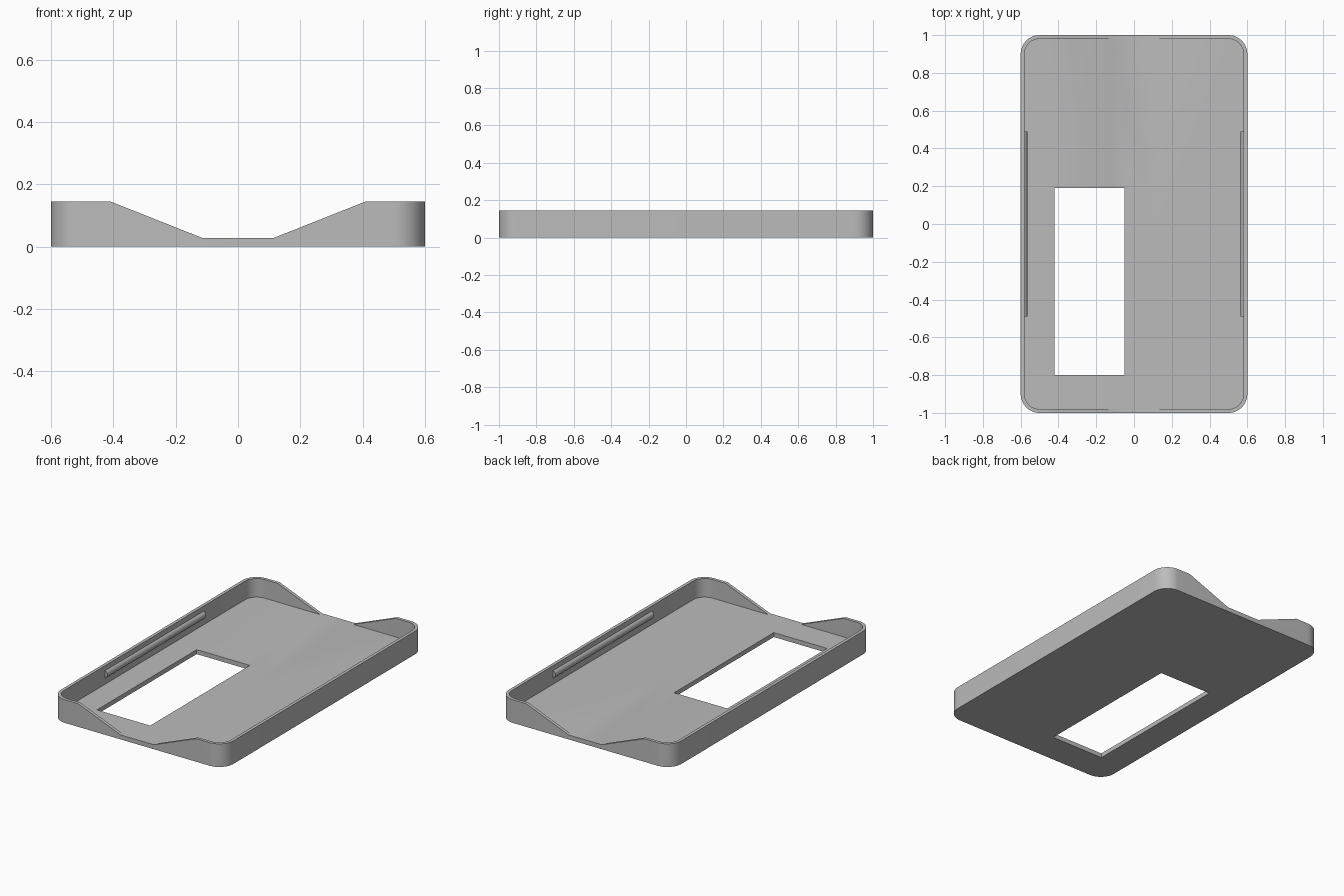
import bpy, bmesh, math
from mathutils import Matrix

if "Cube" in bpy.data.objects:
    bpy.data.objects.remove(bpy.data.objects["Cube"], do_unlink=True)

HALF_X, HALF_Y, HEIGHT = 0.6, 1.0, 0.145
FLOOR, WALL, RADIUS = 0.028, 0.02, 0.1

grey = bpy.data.materials.new("plain grey")
grey.use_nodes = True
colour = (0.5, 0.5, 0.5, 1)
grey.diffuse_color = colour
grey.node_tree.nodes["Principled BSDF"].inputs["Base Color"].default_value = colour


def rounded_rect(hx, hy, r, steps=12):
    """Outline of a rectangle with rounded corners."""
    pts = []
    for q, (sx, sy) in enumerate([(1, 1), (-1, 1), (-1, -1), (1, -1)]):
        for i in range(steps + 1):
            a = math.pi / 2 * (q + i / steps)
            pts.append((sx * (hx - r) + r * math.cos(a), sy * (hy - r) + r * math.sin(a)))
    return pts


def prism(name, outline, low, high, along_y=False):
    """Extrude a closed outline along z, or an (x, z) outline along y."""
    bm = bmesh.new()
    face = bm.faces.new([bm.verts.new((a, b, low)) for a, b in outline])
    top = bmesh.ops.extrude_face_region(bm, geom=[face])["geom"]
    moved = [v for v in top if isinstance(v, bmesh.types.BMVert)]
    bmesh.ops.translate(bm, verts=moved, vec=(0, 0, high - low))
    if along_y:
        bm.transform(Matrix.Rotation(math.pi / 2, 4, "X"))
    bmesh.ops.recalc_face_normals(bm, faces=bm.faces)
    mesh = bpy.data.meshes.new(name)
    bm.to_mesh(mesh)
    bm.free()
    mesh.materials.append(grey)
    obj = bpy.data.objects.new(name, mesh)
    bpy.context.collection.objects.link(obj)
    return obj


def select(obj):
    bpy.ops.object.select_all(action="DESELECT")
    obj.select_set(True)
    bpy.context.view_layer.objects.active = obj


def cut(target, cutter):
    mod = target.modifiers.new("cut", "BOOLEAN")
    mod.operation, mod.solver, mod.object = "DIFFERENCE", "EXACT", cutter
    select(target)
    bpy.ops.object.modifier_apply(modifier=mod.name)
    bpy.data.objects.remove(cutter, do_unlink=True)


# Tray: rounded block hollowed to a thin wall and floor
tray = prism("tray", rounded_rect(HALF_X, HALF_Y, RADIUS), 0, HEIGHT)
cut(tray, prism("cavity", rounded_rect(HALF_X - WALL, HALF_Y - WALL, RADIUS - WALL), FLOOR, 0.3))

# Sloped notch through both end walls
slope = (HEIGHT - FLOOR) / 0.295
reach = 0.41 + 0.05 / slope
notch = [(-reach, HEIGHT + 0.05), (-0.115, FLOOR), (0.115, FLOOR), (reach, HEIGHT + 0.05)]
cut(tray, prism("notch", notch, -1.2, 1.2, along_y=True))

# Rectangular window through the floor
cut(tray, prism("window", [(-0.42, -0.8), (-0.05, -0.8), (-0.05, 0.19), (-0.42, 0.19)], -0.1, 0.1))
select(tray)
bpy.ops.object.shade_smooth_by_angle(angle=math.radians(30))

# Rounded snap ridges along the inside of the long walls
for side, label in ((1, "left"), (-1, "right")):
    arc = []
    for i in range(13):
        a = math.radians(-66 + 132 * i / 12)
        arc.append((side * (0.59 - 0.025 * math.cos(a)), 0.09 + 0.025 * math.sin(a)))
    arc += [(side * 0.59, arc[-1][1]), (side * 0.59, arc[0][1])]
    ridge = prism(label + "_ridge", arc, -0.49, 0.49, along_y=True)
    select(ridge)
    bpy.ops.object.shade_smooth_by_angle(angle=math.radians(30))
